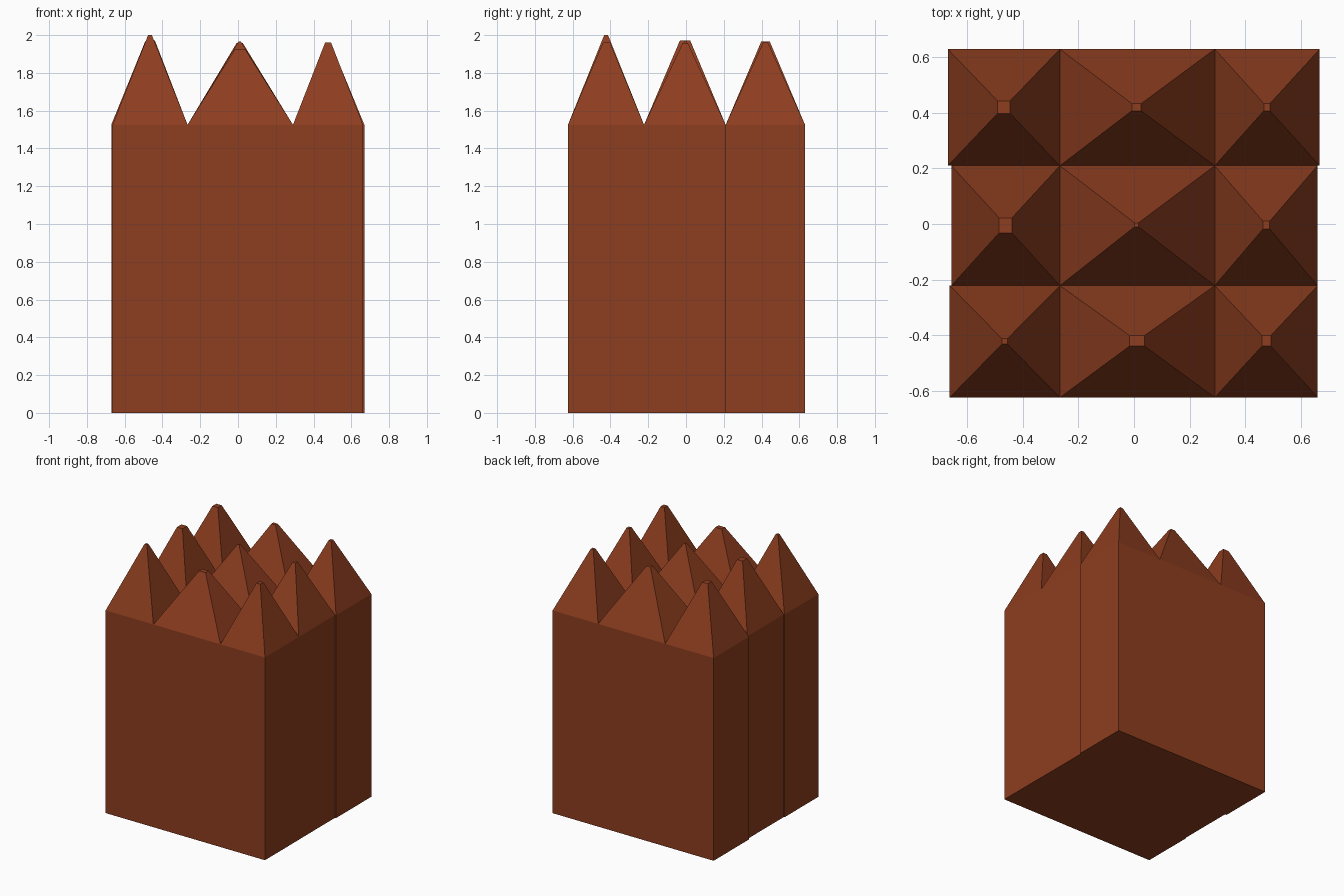
import bpy, bmesh

if "Cube" in bpy.data.objects:
    bpy.data.objects.remove(bpy.data.objects["Cube"])

# Rows front to back: y start, y end, left x, right x
rows = [(-0.625, -0.222, -0.664, 0.662),
        (-0.222, 0.21, -0.658, 0.661),
        (0.21, 0.63, -0.671, 0.669)]
splits = (-0.267, 0.291)
TOP = 1.525

# Flat spike tips per row: centre x, centre y, half width x, half width y, height
tips = [[(-0.466, -0.423, 0.010, 0.010, 2.0),
         (0.011, -0.421, 0.027, 0.019, 1.925),
         (0.477, -0.421, 0.016, 0.019, 1.96)],
        [(-0.463, -0.005, 0.023, 0.027, 1.972),
         (0.009, -0.003, 0.007, 0.007, 1.965),
         (0.477, -0.004, 0.012, 0.014, 1.957)],
        [(-0.469, 0.421, 0.023, 0.023, 1.965),
         (0.009, 0.421, 0.017, 0.013, 1.957),
         (0.479, 0.421, 0.011, 0.013, 1.96)]]

brick = bpy.data.materials.new("rust_brown")
brick.diffuse_color = (0.27, 0.048, 0.014, 1)
brick.use_nodes = True
brick.node_tree.nodes["Principled BSDF"].inputs["Base Color"].default_value = brick.diffuse_color


def finish(name, bm):
    bmesh.ops.remove_doubles(bm, verts=bm.verts, dist=1e-5)
    bmesh.ops.recalc_face_normals(bm, faces=bm.faces)
    mesh = bpy.data.meshes.new(name)
    bm.to_mesh(mesh)
    bm.free()
    mesh.materials.append(brick)
    obj = bpy.data.objects.new(name, mesh)
    bpy.context.collection.objects.link(obj)


def rect(bm, x0, x1, y0, y1, z):
    return [bm.verts.new(p) for p in
            ((x0, y0, z), (x1, y0, z), (x1, y1, z), (x0, y1, z))]


def bridge(bm, low, high):
    n = len(low)
    for i in range(n):
        j = (i + 1) % n
        bm.faces.new((low[i], low[j], high[j], high[i]))


# Block: stepped outline raised into walls, closed below
right = [(r[3], y) for r in rows for y in r[:2]]
left = [(r[2], y) for r in rows for y in r[:2]]
outline = right + left[::-1]
bm = bmesh.new()
low = [bm.verts.new((x, y, 0)) for x, y in outline]
high = [bm.verts.new((x, y, TOP)) for x, y in outline]
bridge(bm, low, high)
bm.faces.new(low[::-1])
finish("block", bm)

# Spikes: a truncated pyramid on each of the nine cells
bm = bmesh.new()
for (y0, y1, xl, xr), row in zip(rows, tips):
    xs = (xl, *splits, xr)
    for i, (cx, cy, hx, hy, z) in enumerate(row):
        base = rect(bm, xs[i], xs[i + 1], y0, y1, TOP)
        tip = rect(bm, cx - hx, cx + hx, cy - hy, cy + hy, z)
        bridge(bm, base, tip)
        bm.faces.new(tip)
# Normals point up and outward by winding
mesh = bpy.data.meshes.new("spikes")
bm.to_mesh(mesh)
bm.free()
mesh.materials.append(brick)
bpy.context.collection.objects.link(bpy.data.objects.new("spikes", mesh))
